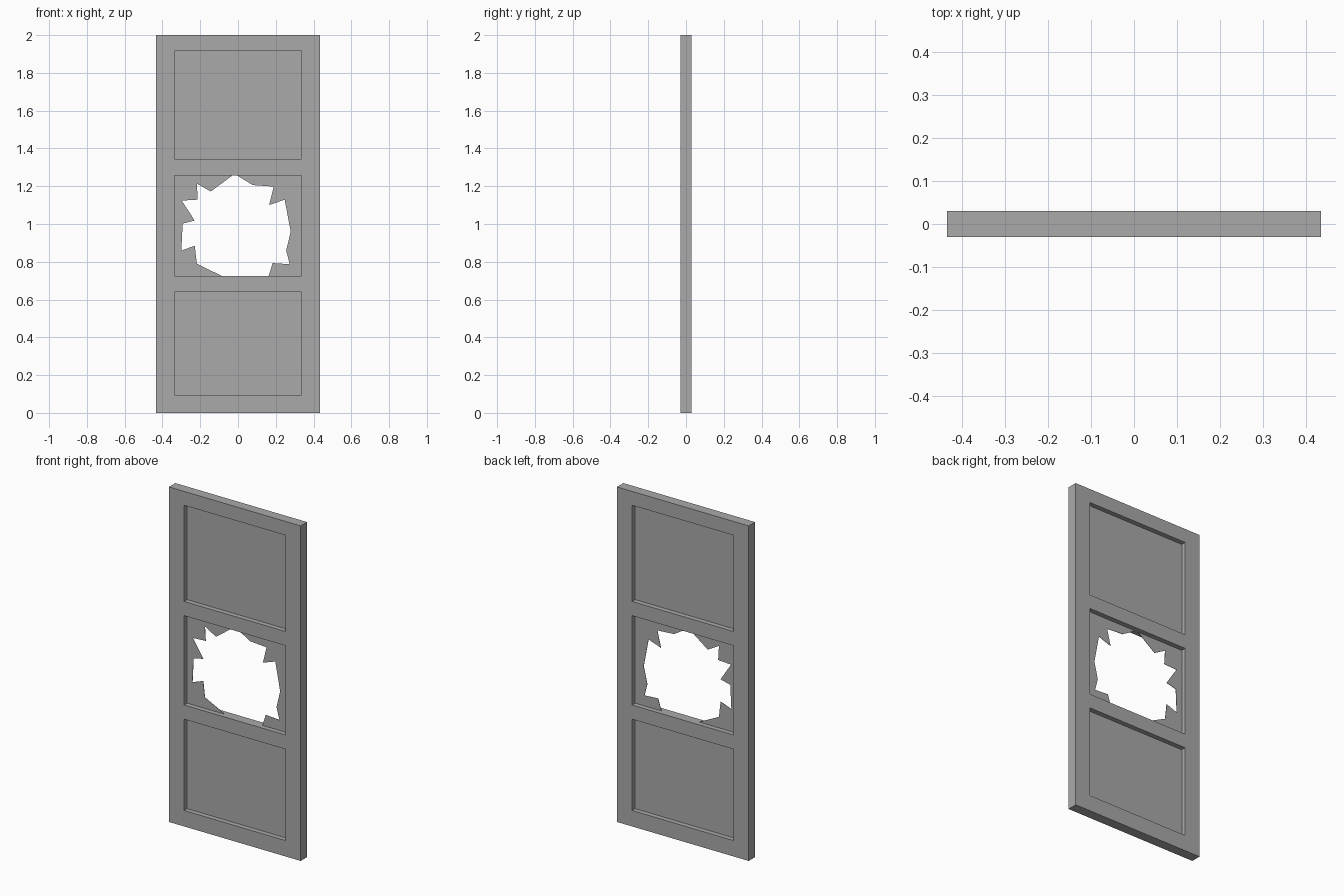
import bpy, bmesh

cube = bpy.data.objects.get("Cube")
if cube:
    bpy.data.objects.remove(cube)

# One plain grey for the whole door
grey = bpy.data.materials.new("plain grey")
grey.use_nodes = True
colour = (0.4, 0.4, 0.4, 1)
grey.diffuse_color = colour
grey.node_tree.nodes["Principled BSDF"].inputs["Base Color"].default_value = colour

HALF_WIDTH, HALF_DEPTH, HEIGHT = 0.435, 0.03, 2.0
PANEL_X = 0.335
PANELS = {"lower": (0.095, 0.64), "middle": (0.725, 1.258), "upper": (1.343, 1.917)}
PANE_THICKNESS = 0.002


def slab(name, outlines, depth):
    """Extrude flat x-z outlines to a slab centred on y = 0."""
    bm = bmesh.new()
    for outline in outlines:
        bm.faces.new([bm.verts.new((x, -depth / 2, z)) for x, z in outline])
    bmesh.ops.remove_doubles(bm, verts=bm.verts, dist=0.0001)
    grown = bmesh.ops.extrude_face_region(bm, geom=bm.faces[:], use_keep_orig=True)
    moved = [v for v in grown["geom"] if isinstance(v, bmesh.types.BMVert)]
    bmesh.ops.translate(bm, verts=moved, vec=(0, depth, 0))
    bmesh.ops.recalc_face_normals(bm, faces=bm.faces)
    mesh = bpy.data.meshes.new(name)
    bm.to_mesh(mesh)
    bm.free()
    mesh.materials.append(grey)
    obj = bpy.data.objects.new(name, mesh)
    bpy.context.collection.objects.link(obj)
    return obj


def rectangle(x0, x1, z0, z1):
    return [(x0, z0), (x1, z0), (x1, z1), (x0, z1)]


# Door frame: a grid of stiles and rails with the three panels left open
columns = [-HALF_WIDTH, -PANEL_X, PANEL_X, HALF_WIDTH]
rows = [0] + [z for span in PANELS.values() for z in span] + [HEIGHT]
cells = []
for c in range(3):
    for r in range(len(rows) - 1):
        if c != 1 or r % 2 == 0:
            cells.append(rectangle(columns[c], columns[c + 1], rows[r], rows[r + 1]))
slab("door_frame", cells, 2 * HALF_DEPTH)

# Whole panels
for side in ("lower", "upper"):
    slab(side + "_panel", [rectangle(-PANEL_X, PANEL_X, *PANELS[side])], PANE_THICKNESS)

# Broken middle panel: jagged remains on each side of the hole
bottom, top = PANELS["middle"]
right_break = [(-0.086, bottom), (-0.218, 0.79), (-0.229, 0.885), (-0.3, 0.859),
               (-0.293, 1.002), (-0.229, 1.018), (-0.298, 1.124), (-0.213, 1.129),
               (-0.218, 1.214), (-0.144, 1.172), (-0.028, top)]
left_break = [(0.162, bottom), (0.184, 0.793), (0.274, 0.787), (0.255, 0.859),
              (0.279, 0.96), (0.247, 1.129), (0.165, 1.1), (0.189, 1.198),
              (0.078, 1.206), (-0.007, top)]
for name, edge, x in (("right", right_break, -PANEL_X), ("left", left_break, PANEL_X)):
    slab("broken_panel_" + name, [edge + [(x, top), (x, bottom)]], PANE_THICKNESS)
